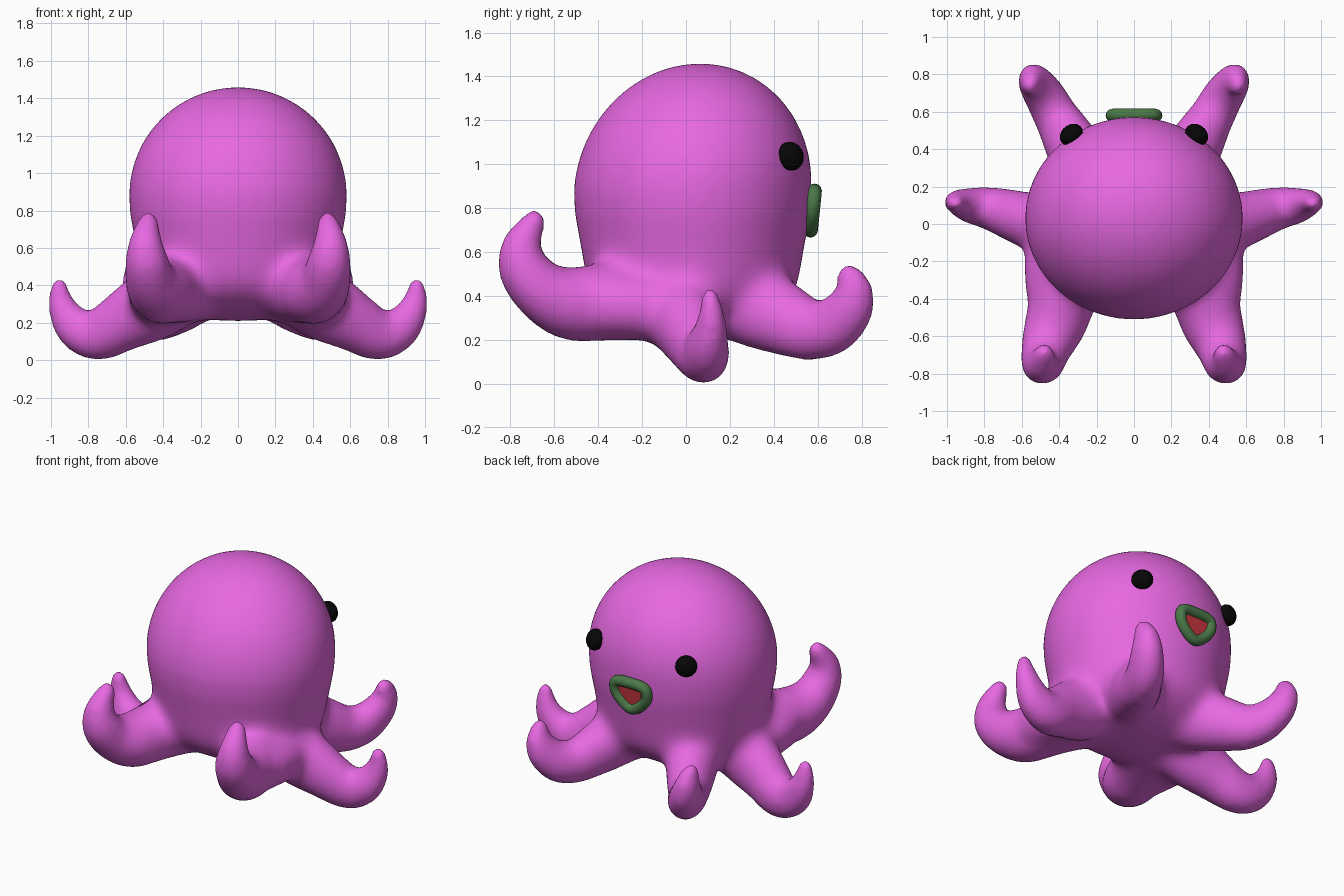
import bpy, bmesh, math
from mathutils import Vector, Matrix

if "Cube" in bpy.data.objects:
    bpy.data.objects.remove(bpy.data.objects["Cube"])


def material(name, rgb):
    m = bpy.data.materials.new(name)
    m.diffuse_color = (*rgb, 1)
    m.use_nodes = True
    m.node_tree.nodes["Principled BSDF"].inputs["Base Color"].default_value = m.diffuse_color
    return m


PINK = material("pink skin", (0.80, 0.14, 0.76))
GREEN = material("green lips", (0.07, 0.19, 0.065))
RED = material("red mouth", (0.58, 0.037, 0.047))
BLACK = material("black eyes", (0.002, 0.002, 0.002))


def add_object(name, bm, mat):
    me = bpy.data.meshes.new(name)
    bmesh.ops.recalc_face_normals(bm, faces=bm.faces)
    for f in bm.faces:
        f.smooth = True
    bm.to_mesh(me)
    bm.free()
    me.materials.append(mat)
    ob = bpy.data.objects.new(name, me)
    bpy.context.collection.objects.link(ob)
    return ob


def fade(x, full, none):
    """1 up to 'full', easing to 0 at 'none'."""
    t = max(0, min(1, (none - x) / (none - full)))
    return t * t * (3 - 2 * t)


def spline(points, steps, closed=False):
    """Catmull-Rom samples through points of any dimension."""
    p = [Vector(q) for q in points]
    n = len(p)
    pick = (lambda i: p[i % n]) if closed else (lambda i: p[max(0, min(n - 1, i))])
    out = []
    for i in range(n if closed else n - 1):
        a, b, c, d = (pick(i + k) for k in (-1, 0, 1, 2))
        for s in range(steps):
            t = s / steps
            out.append(0.5 * (2 * b + (c - a) * t + (2 * a - 5 * b + 4 * c - d) * t * t
                              + (3 * b - a - 3 * c + d) * t ** 3))
    if not closed:
        out.append(p[-1])
    return out


# Body: a turned head and neck, fused with six curling arms
body = bmesh.new()
profile = [(0.583 * math.cos(a), 0.88 + 0.58 * math.sin(a))
           for a in (math.radians(90 - 7.5 * i) for i in range(13))]
profile += [(0.577, 0.78), (0.56, 0.68), (0.54, 0.57), (0.525, 0.48), (0.50, 0.40),
            (0.43, 0.325), (0.31, 0.255), (0.16, 0.215), (0, 0.205)]
verts = [body.verts.new((max(r, 0), 0, z)) for r, z in profile]
edges = [body.edges.new(e) for e in zip(verts, verts[1:])]
bmesh.ops.spin(body, geom=verts + edges, cent=(0, 0, 0), axis=(0, 0, 1),
               angle=2 * math.pi, steps=48, use_duplicate=False)
bmesh.ops.remove_doubles(body, verts=body.verts, dist=0.001)
for v in body.verts:   # the crown leans slightly towards the face
    v.co.y = v.co.y * 0.93 + 0.03 + 0.06 * max(0, v.co.z - 0.88)

# Each arm: width scale in x and y, then centreline points with radius (x, y, z, r)
ARMS = [
    ((1, 1), [(0.25, -0.15, 0.39, 0.19), (0.35, -0.34, 0.375, 0.185),
              (0.415, -0.52, 0.365, 0.168), (0.465, -0.65, 0.42, 0.138),
              (0.487, -0.737, 0.52, 0.118), (0.495, -0.752, 0.62, 0.091),
              (0.485, -0.715, 0.70, 0.068), (0.48, -0.69, 0.742, 0.053)]),
    ((1, 0.87), [(0.28, -0.02, 0.40, 0.20), (0.45, 0.0, 0.295, 0.20),
                 (0.60, 0.035, 0.21, 0.165), (0.75, 0.08, 0.134, 0.135),
                 (0.86, 0.098, 0.168, 0.113), (0.93, 0.115, 0.26, 0.083),
                 (0.953, 0.115, 0.345, 0.06), (0.955, 0.11, 0.39, 0.049)]),
    ((0.83, 1), [(0.22, 0.22, 0.38, 0.19), (0.31, 0.38, 0.32, 0.185),
                 (0.40, 0.54, 0.25, 0.144), (0.465, 0.66, 0.26, 0.13),
                 (0.52, 0.74, 0.335, 0.112), (0.545, 0.767, 0.41, 0.09),
                 (0.552, 0.757, 0.465, 0.07), (0.555, 0.745, 0.485, 0.062)]),
    # web of skin between the front and side arms
    ((1, 1), [(0.40, 0.0, 0.33, 0.15), (0.435, -0.2, 0.35, 0.155),
              (0.415, -0.42, 0.36, 0.155)]),
]
for (sx, sy), arm in ARMS:
    for side in (1, -1):
        for x, y, z, r in spline(arm, 6):
            place = Matrix.Translation((side * x, y, z)) @ Matrix.Diagonal((sx, sy, 1, 1))
            bmesh.ops.create_icosphere(body, subdivisions=3, radius=r, matrix=place)
rough = add_object("rough_body", body, PINK)
fuse = rough.modifiers.new("fuse", 'REMESH')
fuse.mode = 'VOXEL'
fuse.voxel_size = 0.018
fuse.use_smooth_shade = True

# Take the fused skin and drop the rough parts
graph = bpy.context.evaluated_depsgraph_get()
skin = bpy.data.meshes.new_from_object(rough.evaluated_get(graph))
bpy.data.objects.remove(rough)
skin.name = "body_and_arms"
if not skin.materials:
    skin.materials.append(PINK)
octopus = bpy.data.objects.new("body_and_arms", skin)
bpy.context.collection.objects.link(octopus)

# Soften everything a little, and the arm roots a lot
roots = octopus.vertex_groups.new(name="arm roots")
for v in skin.vertices:
    x, y, z = v.co
    w = fade(math.hypot(x, y - 0.02), 0.50, 0.68) * fade(z, 0.60, 0.76)
    if w > 0:
        roots.add([v.index], w, 'REPLACE')
for name, group, times in (("blend", "arm roots", 90), ("soften", "", 20)):
    mod = octopus.modifiers.new(name, 'SMOOTH')
    mod.factor = 0.5
    mod.iterations = times
    mod.vertex_group = group

# Eyes: flattened balls set into the head
for side, name in ((1, "right_eye"), (-1, "left_eye")):
    bm = bmesh.new()
    bmesh.ops.create_uvsphere(bm, u_segments=24, v_segments=16, radius=0.07)
    turn = Vector((side * 0.62, 0.75, 0.25)).to_track_quat('Z', 'Y').to_matrix().to_4x4()
    bm.transform(Matrix.Translation((side * 0.335, 0.477, 1.037)) @ turn
                 @ Matrix.Diagonal((0.95, 0.95, 0.75, 1)))
    add_object(name, bm, BLACK)

# Mouth: rounded triangular lip ring around a red plate
outline = spline([(-0.107, 0.862), (0, 0.878), (0.107, 0.862),
                  (0.102, 0.775), (0, 0.70), (-0.102, 0.775)], 8, closed=True)
path = [Vector((x, 0.576 + 0.1 * (z - 0.79), z)) for x, z in outline]
lips, n, sides = bmesh.new(), len(path), 12
rings = []
for i, p in enumerate(path):
    along = (path[(i + 1) % n] - path[i - 1]).normalized()
    out = along.cross(Vector((0, 1, 0))).normalized()
    up = out.cross(along)
    rings.append([lips.verts.new(p + 0.034 * (out * math.cos(a) + up * math.sin(a)))
                  for a in (2 * math.pi * k / sides for k in range(sides))])
for i in range(n):
    a, b = rings[i], rings[(i + 1) % n]
    for k in range(sides):
        j = (k + 1) % sides
        lips.faces.new((a[k], a[j], b[j], b[k]))
add_object("lips", lips, GREEN)

plate = bmesh.new()
face = plate.faces.new([plate.verts.new(p + Vector((0, 0.006, 0))) for p in path])
ext = bmesh.ops.extrude_face_region(plate, geom=[face])
for v in ext["geom"]:
    if isinstance(v, bmesh.types.BMVert):
        v.co.y -= 0.008
mouth = add_object("mouth_inside", plate, RED)
for f in mouth.data.polygons:
    f.use_smooth = False
